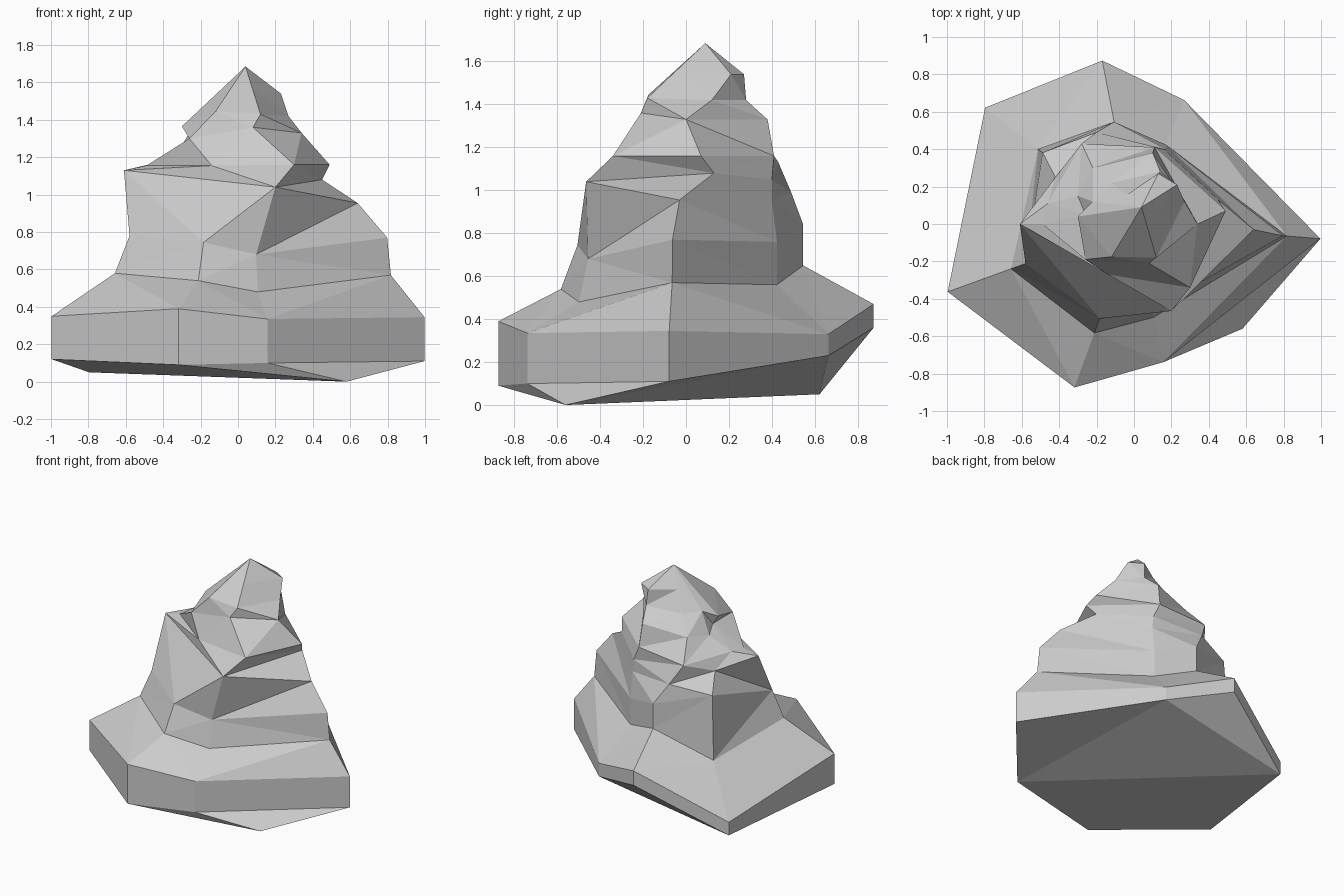
import bpy
import bmesh
from math import cos, sin, radians
from mathutils import Vector

cube = bpy.data.objects.get("Cube")
if cube:
    bpy.data.objects.remove(cube, do_unlink=True)

grey = bpy.data.materials.new("light_grey")
grey.use_nodes = True
colour = (0.6, 0.6, 0.6, 1.0)
grey.diffuse_color = colour
grey.node_tree.nodes["Principled BSDF"].inputs["Base Color"].default_value = colour

# Seven corner directions shared by the lower coils
DIRECTIONS = [radians(a) for a in (-160, -110, -78, -4.5, 68, 101, 142)]


def coil(radii, heights):
    """Ring of corners from a radius and a height for each direction."""
    return [Vector((r * cos(a), r * sin(a), z))
            for a, r, z in zip(DIRECTIONS, radii, heights)]


def ring(*points):
    """Ring of corners given directly, for the leaning upper coils."""
    return [Vector(p) for p in points]


def changed(source, replacements):
    """Copy of a ring with a few corners pulled out to form a lip."""
    result = [p.copy() for p in source]
    for index, point in replacements.items():
        result[index] = Vector(point)
    return result


# Wide base slab
base_radii = (1.06, .93, .755, 1, .715, .89, 1.01)
base_bottom = coil(base_radii, (.12, .09, .1, .11, .23, .36, .05))
base_top = coil(base_radii, (.35, .39, .335, .345, .33, .47, .15))

# Second coil, standing on the sloped shoulder of the base
shoulder = coil((.7, .62, .51, .82, .457, .556, .65),
                (.58, .54, .48, .57, .56, .65, .46))
second_coil = coil((.617, .538, .466, .8, .457, .556, .62),
                   (.78, .745, .68, .77, .76, .84, .94))

# Spiral lip rising round the front, then the crease above it
lip = ring((-.61, 0, 1.13), (.2, -.465, 1.04), (.2, -.465, 1.04),
           (.64, -.03, .955), (.17, .4, .955), (-.2, .49, .99),
           (-.42, .25, 1.06))
crease = ring((-.49, 0, 1.155), (-.14, -.27, 1.155), (.2, -.465, 1.04),
              (.45, .13, 1.08), (.16, .4, 1.05), (-.28, .43, 1.13),
              (-.46, .11, 1.165))
third_coil = changed(crease, {2: (.3, -.34, 1.16), 3: (.49, .07, 1.16),
                              4: (.11, .41, 1.16)})

# Narrow top coils, closing to a pointed tip
fourth_coil = ring((-.26, .05, 1.3), (-.26, -.19, 1.3), (.08, -.21, 1.36),
                   (.34, 0, 1.33), (.1, .38, 1.33), (-.22, .3, 1.28),
                   (-.3, .15, 1.26))
collar = ring((-.3, .04, 1.365), (-.12, -.175, 1.445), (.12, -.18, 1.43),
              (.27, .12, 1.42), (.14, .28, 1.42), (-.12, .22, 1.4),
              (-.22, .12, 1.41))
tip = Vector((.04, .09, 1.685))
crown = changed([p.lerp(tip, .5) for p in collar],
                {3: (.23, .21, 1.54), 4: (.13, .27, 1.54)})

rings = [base_bottom, base_top, shoulder, second_coil, lip, crease,
         third_coil, fourth_coil, collar, crown]

# Join the rings into one faceted skin
bm = bmesh.new()
loops = [[bm.verts.new(p) for p in points] for points in rings]
count = len(DIRECTIONS)
for low, high in zip(loops, loops[1:]):
    for i in range(count):
        j = (i + 1) % count
        bm.faces.new((low[i], low[j], high[j], high[i]))

# Tip and tilted underside, whose lowest corner sticks out at the front
peak = bm.verts.new(tip)
foot = bm.verts.new((.58, -.56, 0))
for i in range(count):
    j = (i + 1) % count
    bm.faces.new((loops[-1][i], loops[-1][j], peak))
A, B, C, D, E, F, G = loops[0]
for a, b in ((A, B), (B, C), (C, D), (D, E), (E, G), (G, A)):
    bm.faces.new((b, a, foot))
bm.faces.new((E, G, F))

bmesh.ops.remove_doubles(bm, verts=bm.verts[:], dist=.001)
bmesh.ops.triangulate(bm, faces=bm.faces[:])
bmesh.ops.recalc_face_normals(bm, faces=bm.faces[:])

mesh = bpy.data.meshes.new("swirled_mound")
bm.to_mesh(mesh)
bm.free()
mesh.materials.append(grey)
mound = bpy.data.objects.new("swirled_mound", mesh)
bpy.context.collection.objects.link(mound)
